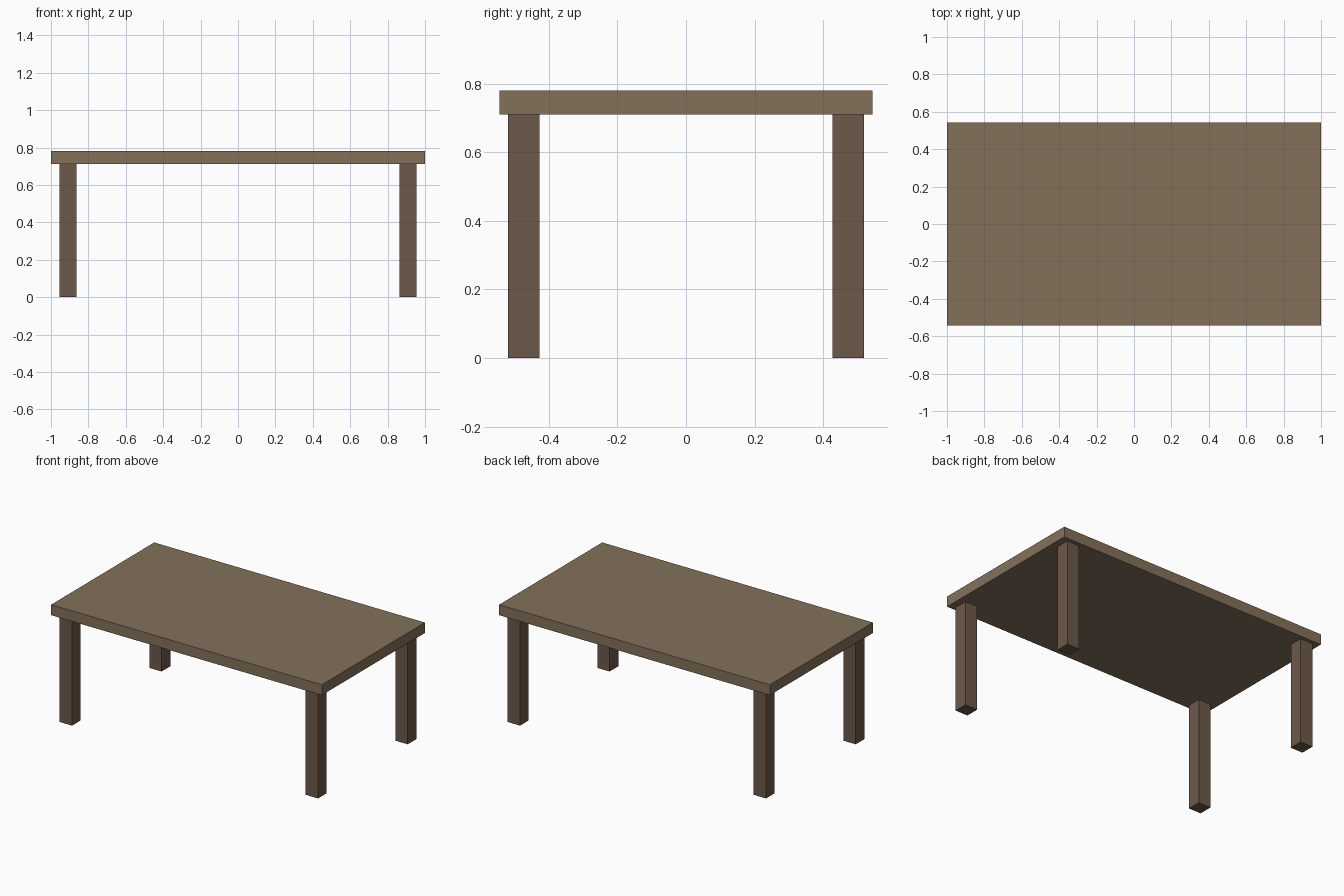
import bpy

if "Cube" in bpy.data.objects:
    bpy.data.objects.remove(bpy.data.objects["Cube"])


def material(name, color):
    mat = bpy.data.materials.new(name)
    mat.diffuse_color = (*color, 1.0)
    mat.use_nodes = True
    mat.node_tree.nodes["Principled BSDF"].inputs["Base Color"].default_value = mat.diffuse_color
    return mat


def box(name, center, size, mat):
    bpy.ops.mesh.primitive_cube_add(size=1, location=center)
    obj = bpy.context.object
    obj.name = name
    obj.scale = size
    bpy.ops.object.transform_apply(location=False, rotation=False, scale=True)
    obj.data.materials.append(mat)
    return obj


top_wood = material("top_wood", (0.23, 0.165, 0.105))
leg_wood = material("leg_wood", (0.15, 0.10, 0.067))

HEIGHT, LEG_HEIGHT, LEG = 0.781, 0.711, 0.091

# Table top
box("table_top", (0, 0, (HEIGHT + LEG_HEIGHT) / 2),
    (2.0, 1.088, HEIGHT - LEG_HEIGHT), top_wood)

# Four square legs, one near each corner
for side, sx in (("left", -1), ("right", 1)):
    for end, sy in (("front", -1), ("back", 1)):
        box(f"{end}_{side}_leg", (sx * 0.909, sy * 0.473, LEG_HEIGHT / 2),
            (LEG, LEG, LEG_HEIGHT), leg_wood)
